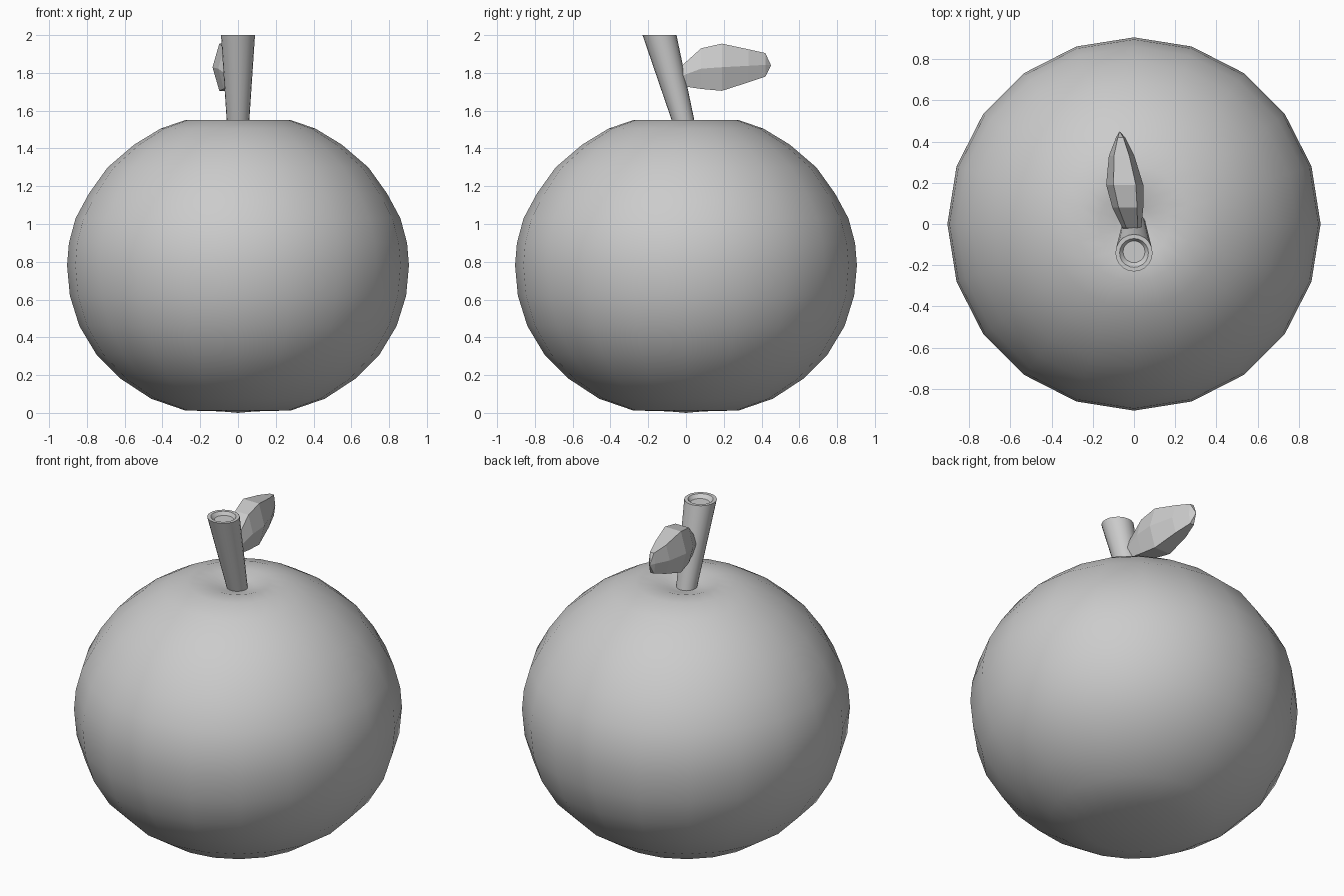
import bpy
from math import cos, sin, tau, radians

if "Cube" in bpy.data.objects:
    bpy.data.objects.remove(bpy.data.objects["Cube"])


def make_object(name, verts, faces, smooth_angle=None):
    mesh = bpy.data.meshes.new(name)
    mesh.from_pydata(verts, [], faces)
    obj = bpy.data.objects.new(name, mesh)
    bpy.context.collection.objects.link(obj)
    if smooth_angle:
        bpy.ops.object.select_all(action='DESELECT')
        obj.select_set(True)
        bpy.context.view_layer.objects.active = obj
        bpy.ops.object.shade_smooth_by_angle(angle=radians(smooth_angle))
    return obj


def loft(name, rings, start, end, smooth_angle=None):
    """Skin equal-sized rings and close both ends with a fan to a point."""
    n = len(rings[0])
    verts = [v for ring in rings for v in ring] + [start, end]
    first, last = len(verts) - 2, len(verts) - 1
    top = (len(rings) - 1) * n
    faces = []
    for i in range(n):
        j = (i + 1) % n
        faces.append((first, j, i))
        faces.append((last, top + i, top + j))
        for r in range(0, top, n):
            faces.append((r + i, r + j, r + n + j, r + n + i))
    return make_object(name, verts, faces, smooth_angle)


def circle(radius, z, y=0, sides=20):
    return [(radius * cos(tau * i / sides), y + radius * sin(tau * i / sides), z)
            for i in range(sides)]


# Fruit: 20-sided lathe with a shallow dimple round the stem
profile = [(.09, .008), (.28, .013), (.46, .075), (.62, .18), (.75, .31),
           (.84, .46), (.89, .62), (.905, .78), (.895, .90), (.86, 1.03),
           (.79, 1.16), (.69, 1.30), (.55, 1.42), (.41, 1.505), (.28, 1.55),
           (.17, 1.55), (.09, 1.525)]
loft("fruit_body", [circle(r, z) for r, z in profile],
     (0, 0, 0), (0, 0, 1.51), 60)


# Stem: leaning, flared, with a recessed end
def lean(z):
    return -.016 - .276 * (z - 1.55)


stem = [(.055, 1.48), (.06, 1.55), (.09, 2.0), (.07, 2.0), (.053, 1.98)]
loft("stem", [circle(r, z, lean(z)) for r, z in stem],
     (0, lean(1.48), 1.48), (0, lean(2), 1.98), 35)

# Leaf: flat-shaded, six-sided sections (y, centre x, half width, top, bottom)
sections = [(-.02, -.01, .045, 1.84, 1.73), (.08, -.03, .075, 1.93, 1.715),
            (.19, -.045, .09, 1.955, 1.705), (.33, -.06, .062, 1.925, 1.75),
            (.42, -.065, .022, 1.905, 1.78)]
rings = []
for y, cx, w, top, bottom in sections:
    mid = (top + bottom) / 2
    rings.append([(cx - w, y, mid), (cx - w * .6, y, top), (cx + w * .6, y, top),
                  (cx + w, y, mid), (cx + w * .6, y, bottom), (cx - w * .6, y, bottom)])
loft("leaf", rings, (-.01, -.03, 1.785), (-.07, .45, 1.84))
